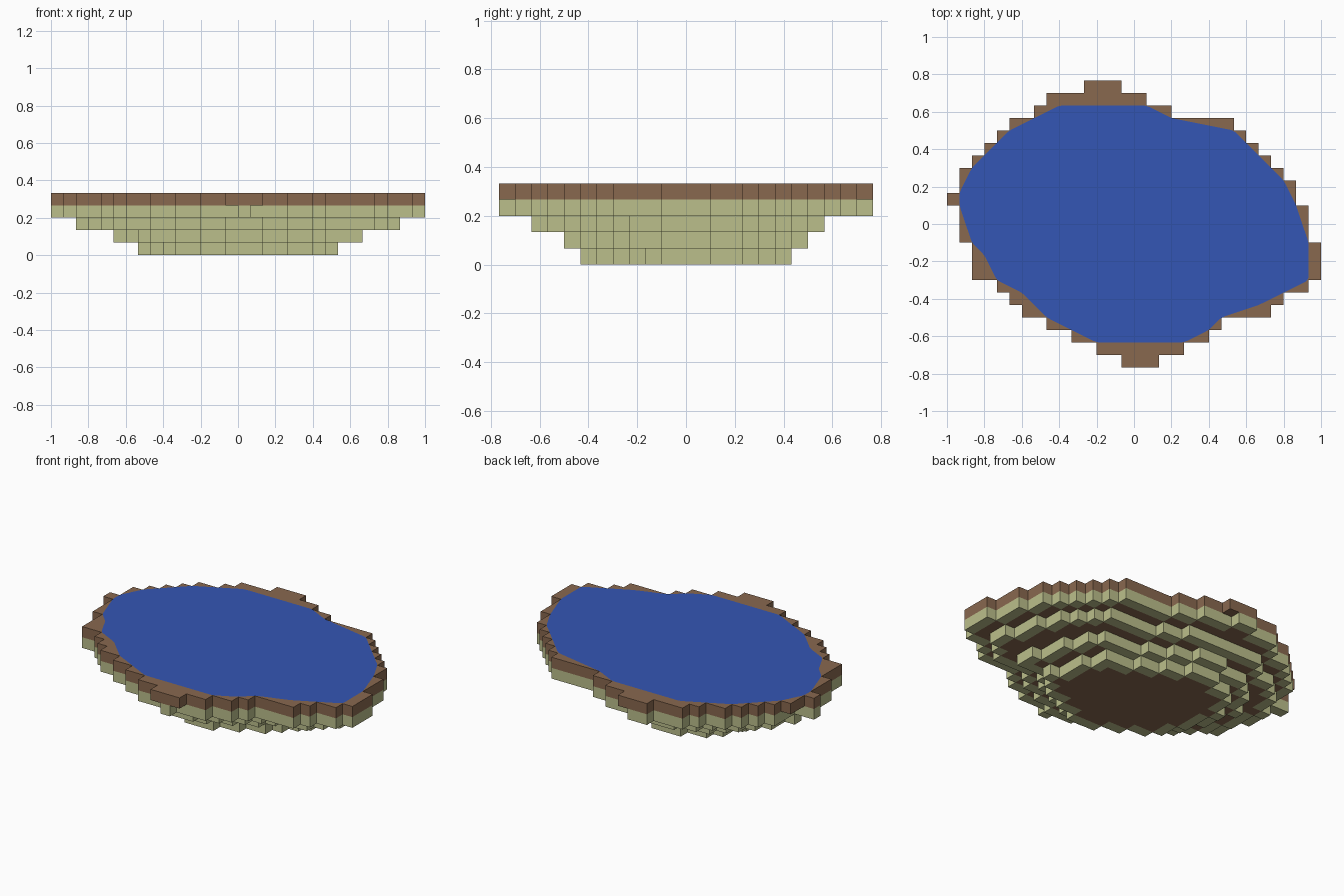
import bpy, bmesh

old = bpy.data.objects.get("Cube")
if old:
    bpy.data.objects.remove(old, do_unlink=True)

CELL = 2 / 30          # block size
COLS, ROWS = 30, 23


def material(name, rgb):
    m = bpy.data.materials.new(name)
    m.use_nodes = True
    m.diffuse_color = (*rgb, 1)
    bsdf = m.node_tree.nodes["Principled BSDF"]
    bsdf.inputs["Base Color"].default_value = (*rgb, 1)
    bsdf.inputs["Roughness"].default_value = 0.9
    return m


earth = material("brown earth", (0.25, 0.14, 0.078))
sand = material("pale green sand", (0.5, 0.52, 0.26))
blue = material("blue water", (0.034, 0.094, 0.46))


def region(first_row, lefts, rights):
    """Set of (column, row) blocks from the left and right end of each row."""
    return {(c, first_row + i) for i, (a, b) in enumerate(zip(lefts, rights))
            for c in range(a, b)}


def inset(cells, dx, dy, top, bottom):
    """Keep blocks whose diamond neighbourhood stays inside the region."""
    reach = [(i, j) for i in range(-dx, dx + 1) for j in range(-dy, dy + 1)
             if abs(i) / dx + abs(j) / dy <= 1.001]
    return {(c, r) for c, r in cells if top <= r <= bottom
            and all((c + i, r + j) in cells for i, j in reach)}


def sheet(cells, z):
    """Flat sheet of joined square faces."""
    bm = bmesh.new()
    verts = {}

    def corner(c, r):
        if (c, r) not in verts:
            verts[c, r] = bm.verts.new(((c - COLS / 2) * CELL, (ROWS / 2 - r) * CELL, z))
        return verts[c, r]

    for c, r in sorted(cells):
        bm.faces.new([corner(c, r), corner(c, r + 1), corner(c + 1, r + 1), corner(c + 1, r)])
    return bm


def finish(bm, name, mats):
    me = bpy.data.meshes.new(name)
    bm.to_mesh(me)
    bm.free()
    for m in mats:
        me.materials.append(m)
    ob = bpy.data.objects.new(name, me)
    bpy.context.collection.objects.link(ob)
    return ob


def slab(name, cells, level, mats):
    """One block-high layer; inner blocks take the second material."""
    bm = sheet(cells, level * CELL)
    out = bmesh.ops.extrude_face_region(bm, geom=bm.faces[:], use_keep_orig=True)
    for v in out["geom"]:
        if isinstance(v, bmesh.types.BMVert):
            v.co.z += CELL
    bmesh.ops.recalc_face_normals(bm, faces=bm.faces[:])
    for f in bm.faces:
        f.normal_update()
        if len(mats) > 1 and abs(f.normal.z) > 0.5:
            p = f.calc_center_median()
            c = int(p.x / CELL + COLS / 2)
            r = int(ROWS / 2 - p.y / CELL)
            around = [(c - 1, r), (c + 1, r), (c, r - 1), (c, r + 1)]
            f.material_index = int(all(n in cells for n in around))
    return finish(bm, name, mats)


# Bank outline, row by row from the back to the front
bank = region(0,
              [11, 8, 7, 5, 4, 3, 2, 1, 1, 0, 1, 1, 1, 2, 2, 2, 4, 5, 6, 8, 10, 12, 14],
              [14, 16, 18, 23, 24, 25, 26, 27, 28, 28, 29, 29, 29, 30, 30, 30, 29, 27, 26,
               22, 21, 19, 17])
# Water outline
pool = region(2,
              [9, 7, 5, 4, 3, 2, 2, 1, 2, 2, 2, 3, 4, 4, 6, 8, 8, 10, 12],
              [16, 18, 23, 24, 25, 26, 27, 27, 28, 28, 28, 29, 29, 29, 27, 25, 22, 21, 19])

# Layer under the bank, with a few blocks missing at the edge
shelf = bank - {(13, 0), (14, 22), (16, 22), (1, 7), (1, 8)}

slab("bank", bank, 4, [earth])
slab("upper_bed", shelf, 3, [sand, earth])
slab("middle_bed", inset(bank, 2, 2, 3, 20), 2, [sand, earth])
slab("lower_bed", inset(bank, 5, 4, 4, 18), 1, [sand, earth])
slab("bottom_bed", inset(bank, 7, 5, 5, 17), 0, [sand, earth])

# Water surface: thin sheet with softened corners
bm = sheet(pool, 5 * CELL + 0.0015)
bmesh.ops.dissolve_faces(bm, faces=bm.faces[:], use_verts=True)
bmesh.ops.dissolve_limit(bm, angle_limit=0.02, verts=bm.verts[:], edges=bm.edges[:])
bmesh.ops.bevel(bm, geom=bm.verts[:], offset=0.02, segments=3, profile=0.5,
                affect='VERTICES')
for f in bm.faces:
    f.normal_update()
    if f.normal.z < 0:
        f.normal_flip()
finish(bm, "water", [blue])
